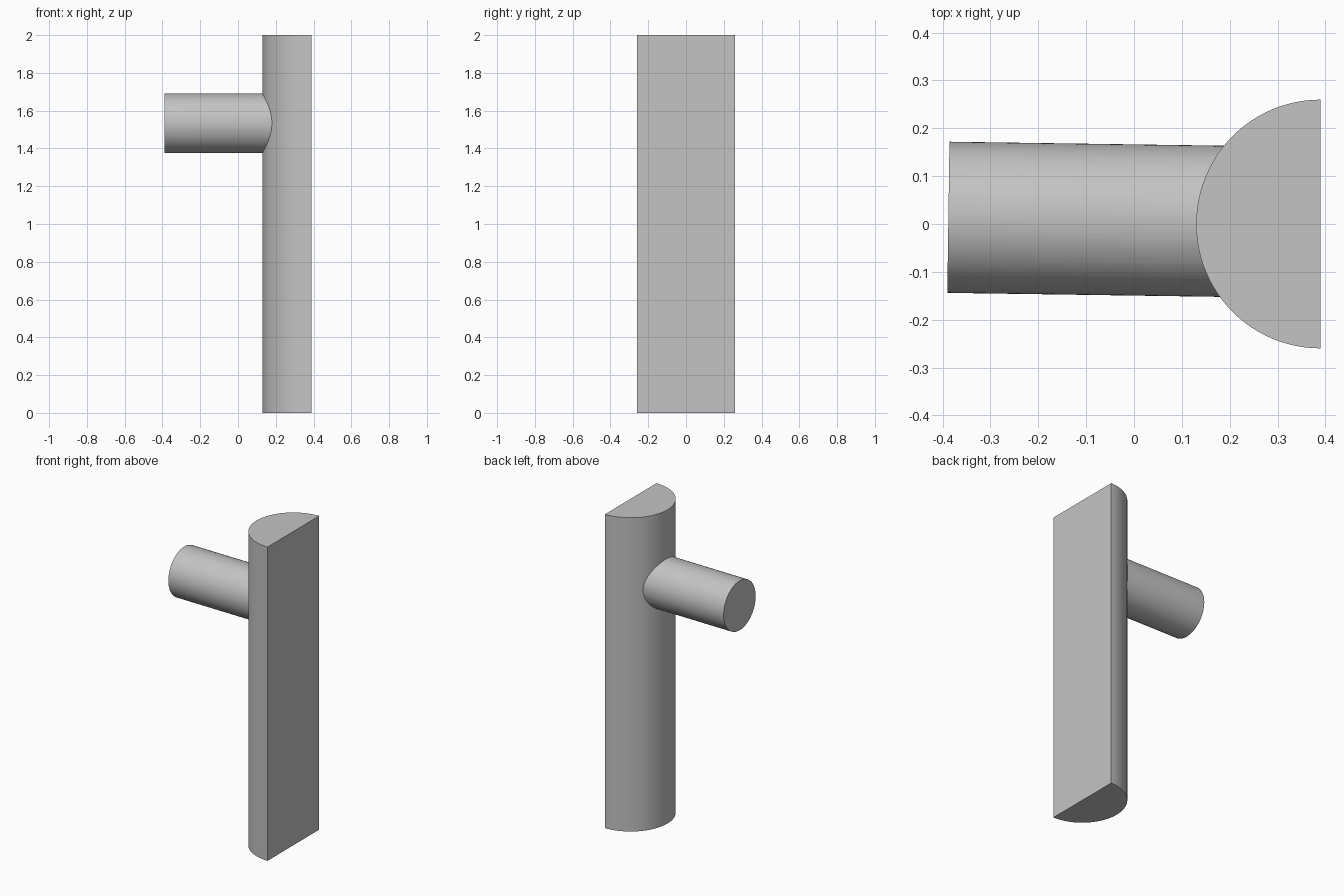
import bpy, bmesh, math
from mathutils import Matrix, Vector

if "Cube" in bpy.data.objects:
    bpy.data.objects.remove(bpy.data.objects["Cube"], do_unlink=True)

grey = bpy.data.materials.new("plain_grey")
grey.use_nodes = True
colour = (0.55, 0.55, 0.55, 1)
grey.diffuse_color = colour
grey.node_tree.nodes["Principled BSDF"].inputs["Base Color"].default_value = colour


def make_object(name, bm):
    bmesh.ops.recalc_face_normals(bm, faces=bm.faces)
    mesh = bpy.data.meshes.new(name)
    bm.to_mesh(mesh)
    bm.free()
    mesh.materials.append(grey)
    obj = bpy.data.objects.new(name, mesh)
    bpy.context.collection.objects.link(obj)
    return obj


# Half-round upright: a semicircle extruded to full height
HEIGHT, RADIUS, FLAT_X, STEPS = 2.0, 0.26, 0.39, 48
bm = bmesh.new()
angles = [math.pi * (0.5 + i / STEPS) for i in range(STEPS + 1)]
base = bm.faces.new([bm.verts.new((FLAT_X + RADIUS * math.cos(a), RADIUS * math.sin(a), 0))
                     for a in angles])
top = bmesh.ops.extrude_face_region(bm, geom=[base], use_keep_orig=True)
bmesh.ops.translate(bm, vec=(0, 0, HEIGHT),
                    verts=[v for v in top["geom"] if isinstance(v, bmesh.types.BMVert)])
upright = make_object("half_round_upright", bm)

# Round side peg, turned very slightly and sunk into the upright
start, end = Vector((-0.388, 0.014, 1.533)), Vector((0.3, 0.004, 1.533))
axis = end - start
placement = Matrix.Translation((start + end) / 2) @ axis.to_track_quat("Z", "Y").to_matrix().to_4x4()
bm = bmesh.new()
bmesh.ops.create_cone(bm, cap_ends=True, segments=72, radius1=0.158, radius2=0.158,
                      depth=axis.length, matrix=placement)
peg = make_object("side_peg", bm)

# Trim the hidden end of the peg flush with the curved upright
trim = peg.modifiers.new("trim", "BOOLEAN")
trim.operation = "DIFFERENCE"
trim.solver = "EXACT"
trim.object = upright
bpy.context.view_layer.objects.active = peg
bpy.ops.object.modifier_apply(modifier=trim.name)

# Smooth round walls with crisp caps
bpy.ops.object.select_all(action="DESELECT")
for part in (upright, peg):
    part.select_set(True)
bpy.ops.object.shade_smooth_by_angle(angle=math.radians(30))
